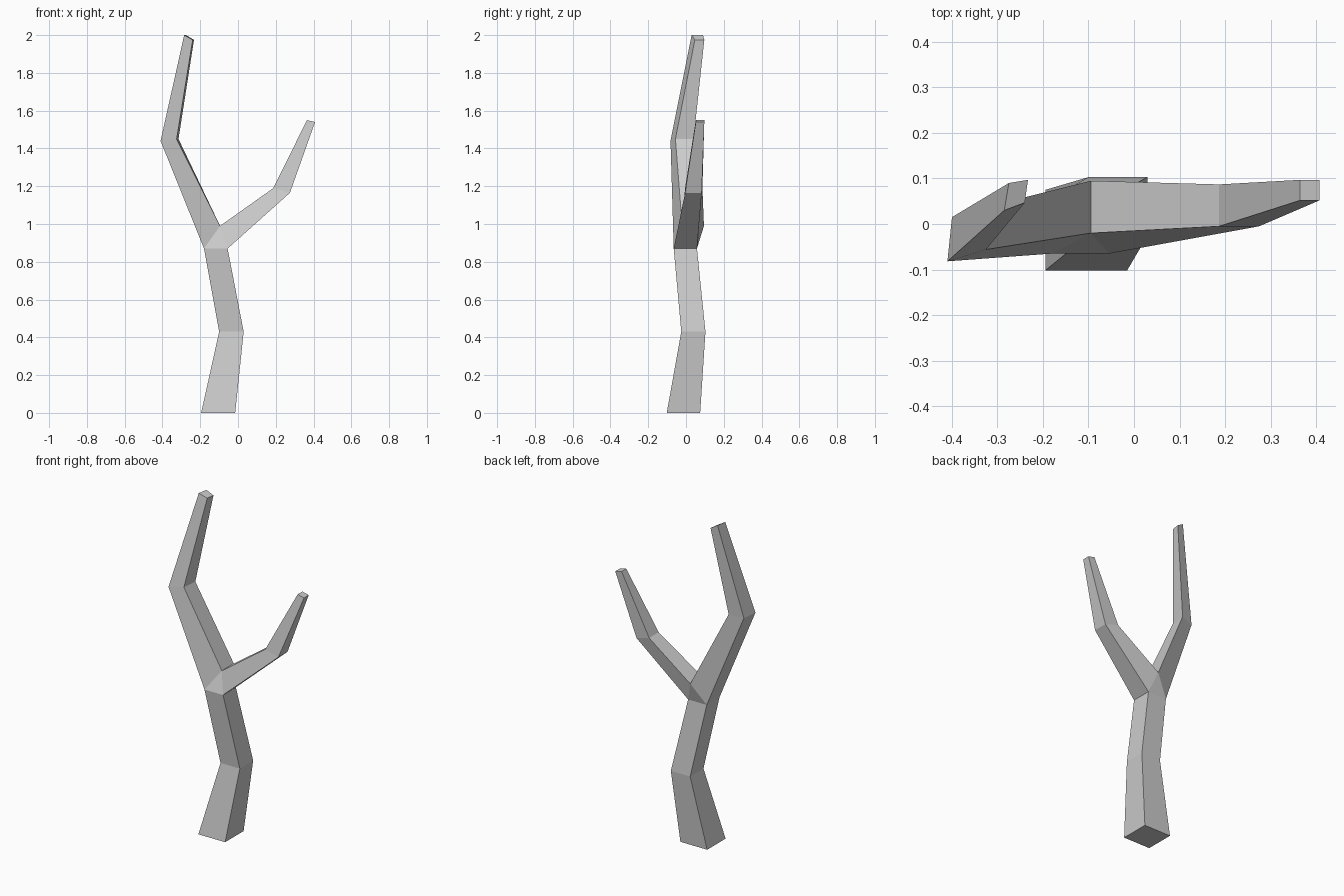
import bpy
import bmesh

cube = bpy.data.objects.get("Cube")
if cube:
    bpy.data.objects.remove(cube, do_unlink=True)

bark = bpy.data.materials.new("grey_bark")
bark.use_nodes = True
grey = (0.6, 0.6, 0.6, 1)
bark.diffuse_color = grey
bark.node_tree.nodes["Principled BSDF"].inputs["Base Color"].default_value = grey

bm = bmesh.new()


def ring(*points):
    return [bm.verts.new(p) for p in points]


def square(x0, x1, y0, y1, z):
    return ring((x0, y0, z), (x1, y0, z), (x1, y1, z), (x0, y1, z))


def skin(*rings):
    """Join successive four-sided rings with side faces."""
    for low, high in zip(rings, rings[1:]):
        for i in range(4):
            j = (i + 1) % 4
            bm.faces.new((low[i], low[j], high[j], high[i]))


# Bent, tapering trunk
foot = square(-0.195, -0.015, -0.102, 0.075, 0)
knee = square(-0.10, 0.03, -0.025, 0.103, 0.43)
neck = square(-0.18, -0.055, -0.065, 0.058, 0.87)
skin(foot, knee, neck)
bm.faces.new(foot[::-1])

# Fork: a ridge above the neck splits it into two branch roots
ridge_front, ridge_back = ring((-0.095, -0.02, 0.99), (-0.095, 0.095, 0.99))
fl, fr, br, bl = neck
bm.faces.new((fl, fr, ridge_front))
bm.faces.new((br, bl, ridge_back))

# Tall branch on the right side
tall_elbow = ring((-0.41, -0.082, 1.44), (-0.325, -0.056, 1.45),
                  (-0.315, 0.04, 1.45), (-0.40, 0.015, 1.44))
tall_tip = ring((-0.285, 0.03, 2.0), (-0.24, 0.047, 1.975),
                (-0.233, 0.097, 1.975), (-0.275, 0.09, 2.0))
skin([fl, ridge_front, ridge_back, bl], tall_elbow, tall_tip)
bm.faces.new(tall_tip)

# Short branch on the left side
short_elbow = ring((0.187, -0.005, 1.19), (0.275, -0.005, 1.165),
                   (0.275, 0.083, 1.165), (0.187, 0.087, 1.19))
short_tip = ring((0.365, 0.052, 1.55), (0.408, 0.052, 1.54),
                 (0.408, 0.097, 1.54), (0.365, 0.097, 1.55))
skin([ridge_front, fr, br, ridge_back], short_elbow, short_tip)
bm.faces.new(short_tip)

bmesh.ops.recalc_face_normals(bm, faces=bm.faces)
mesh = bpy.data.meshes.new("bare_tree")
bm.to_mesh(mesh)
bm.free()
mesh.materials.append(bark)
tree = bpy.data.objects.new("bare_tree", mesh)
bpy.context.collection.objects.link(tree)
